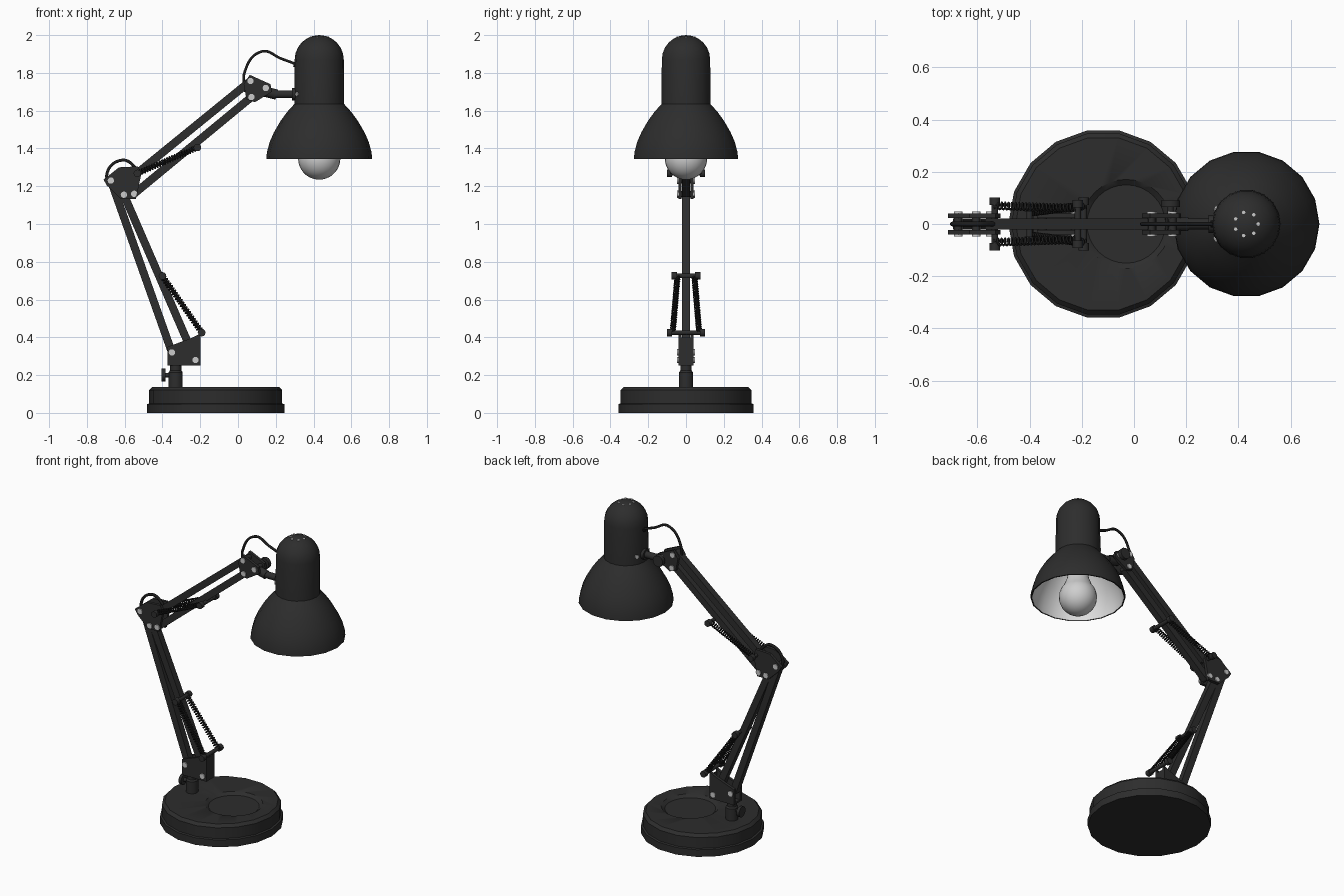
import bpy, bmesh
from math import sin, cos, pi, radians
from mathutils import Vector, Matrix

if "Cube" in bpy.data.objects:
    bpy.data.objects.remove(bpy.data.objects["Cube"])


def material(name, r, g, b):
    m = bpy.data.materials.new(name)
    m.diffuse_color = (r, g, b, 1)
    m.use_nodes = True
    m.node_tree.nodes["Principled BSDF"].inputs["Base Color"].default_value = m.diffuse_color
    return m


BLACK = material("satin_black", 0.026, 0.026, 0.026)
DARK = material("deep_black", 0.012, 0.012, 0.012)
BOLT = material("pale_metal", 0.6, 0.6, 0.6)
WHITE = material("white_lining", 0.72, 0.72, 0.72)
GLASS = material("bulb_glass", 0.62, 0.62, 0.62)


def finish(name, bm, mats):
    bmesh.ops.recalc_face_normals(bm, faces=bm.faces)
    me = bpy.data.meshes.new(name)
    bm.to_mesh(me)
    bm.free()
    for m in mats:
        me.materials.append(m)
    me.shade_smooth()
    me.set_sharp_from_angle(angle=radians(32))
    ob = bpy.data.objects.new(name, me)
    bpy.context.collection.objects.link(ob)
    return ob


def lathe(name, cx, profile, mats, n=18, closed=False, second_from=None):
    """Revolve (r, z) points about the vertical line x = cx."""
    bm = bmesh.new()
    rings = []
    for r, z in profile:
        if r < 1e-4:
            rings.append([bm.verts.new((cx, 0, z))] * n)
        else:
            rings.append([bm.verts.new((cx + r * cos(2 * pi * k / n),
                                        r * sin(2 * pi * k / n), z)) for k in range(n)])
    pairs = list(zip(rings, rings[1:]))
    if closed:
        pairs.append((rings[-1], rings[0]))
    for i, (a, b) in enumerate(pairs):
        for k in range(n):
            j = (k + 1) % n
            f = bm.faces.new(list(dict.fromkeys((a[k], a[j], b[j], b[k]))))
            if second_from is not None and i >= second_from:
                f.material_index = 1
    return finish(name, bm, mats)


def prism(name, pts, y0, y1, mat):
    """Extrude an (x, z) outline from y0 to y1."""
    bm = bmesh.new()
    f = bm.faces.new([bm.verts.new((x, y0, z)) for x, z in pts])
    ext = bmesh.ops.extrude_face_region(bm, geom=[f])["geom"]
    bmesh.ops.translate(bm, vec=(0, y1 - y0, 0),
                        verts=[v for v in ext if isinstance(v, bmesh.types.BMVert)])
    return finish(name, bm, [mat])


def box(name, lo, hi, mat):
    return prism(name, [(lo[0], lo[2]), (hi[0], lo[2]), (hi[0], hi[2]), (lo[0], hi[2])],
                 lo[1], hi[1], mat)


def rod(name, a, b, r, mat, n=12):
    a, b = Vector(a), Vector(b)
    d = b - a
    bm = bmesh.new()
    mtx = Matrix.Translation((a + b) / 2) @ d.to_track_quat('Z', 'Y').to_matrix().to_4x4()
    bmesh.ops.create_cone(bm, cap_ends=True, segments=n, radius1=r, radius2=r,
                          depth=d.length, matrix=mtx)
    return finish(name, bm, [mat])


def bar(name, a, b, w=0.042, t=0.021):
    """Square arm bar between two (x, z) pivots."""
    a, b = Vector(a), Vector(b)
    d = (b - a).normalized()
    s = Vector((-d.y, d.x)) * w / 2
    return prism(name, [a - s, b - s, b + s, a + s], -t, t, BLACK)


def tube(name, pts, r, mat, smooth_path=True):
    cu = bpy.data.curves.new(name, 'CURVE')
    cu.dimensions = '3D'
    cu.bevel_depth, cu.bevel_resolution, cu.use_fill_caps = r, 1, True
    if smooth_path:
        sp = cu.splines.new('BEZIER')
        sp.bezier_points.add(len(pts) - 1)
        for p, co in zip(sp.bezier_points, pts):
            p.co = co
            p.handle_left_type = p.handle_right_type = 'AUTO'
    else:
        sp = cu.splines.new('POLY')
        sp.points.add(len(pts) - 1)
        for p, co in zip(sp.points, pts):
            p.co = (*co, 1)
    cu.materials.append(mat)
    ob = bpy.data.objects.new(name, cu)
    bpy.context.collection.objects.link(ob)
    return ob


def spring(name, a, b, r=0.013, turns=24):
    a, b = Vector(a), Vector(b)
    q = (b - a).to_track_quat('Z', 'Y')
    n = turns * 8
    tube(name, [a.lerp(b, i / n) + q @ Vector((r * cos(i * pi / 4), r * sin(i * pi / 4), 0))
                for i in range(n + 1)], 0.0045, DARK, False)


def bracket(name, pts, bolts):
    """Two side plates with through bolts."""
    for s, side in ((-1, "front"), (1, "back")):
        prism(f"{name}_plate_{side}", pts, s * 0.023, s * 0.041, BLACK)
        for i, (x, z) in enumerate(bolts):
            rod(f"{name}_bolt_{side}_{i}", (x, s * 0.038, z), (x, s * 0.047, z), 0.017, BOLT)
    for i, (x, z) in enumerate(bolts):
        rod(f"{name}_pin_{i}", (x, -0.03, z), (x, 0.03, z), 0.016, BLACK)


def spring_pair(name, a, ya, b, yb):
    """Cross pins at both ends with a spring on each side of the arm."""
    for (x, z), y, end in ((a, ya, "lower"), (b, yb, "upper")):
        rod(f"{name}_{end}_pin", (x, -y, z), (x, y, z), 0.012, BLACK)
        for s in (-1, 1):
            rod(f"{name}_{end}_cap_{s}", (x, s * (y - 0.012), z), (x, s * (y + 0.016), z), 0.02, BLACK)
    for s in (-1, 1):
        spring(f"{name}_coil_{s}", (a[0], s * (ya - 0.015), a[1]), (b[0], s * (yb - 0.015), b[1]))


# Weighted base with a shallow round dish
base = lathe("base", -0.118, [(0, 0), (0.363, 0), (0.363, 0.046), (0.352, 0.05),
                              (0.352, 0.12), (0.335, 0.138), (0, 0.138)], [BLACK])
cutter = lathe("dish_cutter", -0.03, [(0, 0.122), (0.15, 0.122), (0.172, 0.139), (0.172, 0.2), (0, 0.2)],
               [BLACK], 32)
cutter.hide_render = True
cutter.hide_set(True)
cut = base.modifiers.new("dish", 'BOOLEAN')
cut.operation, cut.object, cut.solver = 'DIFFERENCE', cutter, 'EXACT'

# Swivel post and clamp knob
lathe("post", -0.33, [(0, 0.13), (0.037, 0.13), (0.037, 0.215), (0.03, 0.225), (0.03, 0.26), (0, 0.26)], [BLACK])
rod("clamp_screw", (-0.39, 0, 0.2), (-0.34, 0, 0.2), 0.012, BLACK)
rod("clamp_knob", (-0.404, 0, 0.2), (-0.385, 0, 0.2), 0.034, BLACK)

# Brackets at the foot, elbow and head
foot_l, foot_r = (-0.35, 0.32), (-0.225, 0.28)
elbow_l, elbow_m, elbow_r, elbow_t = (-0.673, 1.23), (-0.604, 1.155), (-0.55, 1.16), (-0.557, 1.25)
head_t, head_b, head_r = (0.066, 1.757), (0.071, 1.672), (0.147, 1.72)
bracket("foot", [(-0.372, 0.25), (-0.198, 0.25), (-0.198, 0.42), (-0.25, 0.395), (-0.372, 0.35)],
        [foot_l, foot_r])
box("foot_floor", (-0.372, -0.041, 0.25), (-0.198, 0.041, 0.262), BLACK)
box("foot_web", (-0.205, -0.041, 0.25), (-0.198, 0.041, 0.4), BLACK)
bracket("elbow", [(-0.712, 1.235), (-0.695, 1.205), (-0.62, 1.133), (-0.54, 1.133), (-0.512, 1.265),
                  (-0.53, 1.305), (-0.63, 1.3)], [elbow_l, elbow_m, elbow_r])
bracket("head", [(0.03, 1.74), (0.062, 1.79), (0.172, 1.74), (0.18, 1.70), (0.09, 1.645), (0.045, 1.66)],
        [head_t, head_b, head_r])

# Parallel arm bars
bar("lower_arm_left", foot_l, elbow_l)
bar("lower_arm_right", foot_r, elbow_m)
bar("upper_arm_top", elbow_t, head_t)
bar("upper_arm_bottom", elbow_r, head_b)

# Balance springs
spring_pair("lower_spring", (-0.192, 0.425), 0.085, (-0.4, 0.725), 0.06)
spring_pair("upper_spring", (-0.533, 1.268), 0.085, (-0.215, 1.405), 0.075)

# Head joint: tilt knob, neck tube and mounting flange
rod("tilt_screw", (0.14, 0, 1.715), (0.14, 0.075, 1.715), 0.012, BLACK)
rod("tilt_knob", (0.14, 0.065, 1.715), (0.14, 0.09, 1.715), 0.036, BLACK)
rod("neck_clamp", (0.125, 0, 1.705), (0.205, 0, 1.685), 0.027, BLACK)
rod("neck", (0.17, 0, 1.687), (0.315, 0, 1.687), 0.021, BLACK)
rod("neck_flange", (0.285, 0, 1.687), (0.31, 0, 1.687), 0.034, BLACK)

# Bell shade: black outside, white lining inside
SX = 0.43
dome = [(0.13 * cos(a * pi / 12), 1.87 + 0.13 * sin(a * pi / 12)) for a in range(6, -1, -1)]
bell = [(0.132, 1.635), (0.17, 1.593), (0.205, 1.545), (0.24, 1.485), (0.262, 1.435), (0.277, 1.38), (0.28, 1.345)]
outer = dome + bell
inner = [(max(r - 0.008, 0), z - (0.008 if z > 1.8 else 0)) for r, z in reversed(outer)]
lathe("shade", SX, outer + inner, [BLACK, WHITE], second_from=len(outer))

# Vent holes on the crown and screws beside the flange
for k in range(7):
    a = 2 * pi * k / 7
    x, y = SX + 0.045 * cos(a), 0.045 * sin(a)
    rod(f"vent_{k}", (x, y, 1.985), (x, y, 1.993), 0.007, BOLT, 8)
for s in (-1, 1):
    d = Vector((-cos(radians(27)), s * sin(radians(27)), 0))
    c = Vector((SX, 0, 1.687))
    rod(f"shade_screw_{s}", c + d * 0.12, c + d * 0.137, 0.012, BOLT, 10)

# Lamp holder and bulb
rod("lamp_holder", (SX, 0, 1.56), (SX, 0, 1.86), 0.06, WHITE, 18)
sphere = [(0.112 * sin(radians(a)), 1.347 - 0.112 * cos(radians(a))) for a in range(0, 131, 10)]
lathe("bulb", SX, sphere + [(0.066, 1.47), (0.052, 1.53), (0.05, 1.6), (0, 1.6)], [GLASS], 24)

# Power cable loops over the elbow and into the shade
tube("elbow_cable", [(-0.66, 0, 1.19), (-0.695, 0, 1.26), (-0.615, 0, 1.338), (-0.545, 0, 1.3),
                     (-0.52, 0, 1.25)], 0.009, DARK)
tube("head_cable", [(0.04, 0, 1.70), (0.034, 0, 1.80), (0.125, 0, 1.913), (0.23, 0, 1.875),
                    (0.32, 0, 1.842)], 0.008, DARK)
rod("cable_grommet", (0.294, 0, 1.845), (0.315, 0, 1.842), 0.014, DARK)
